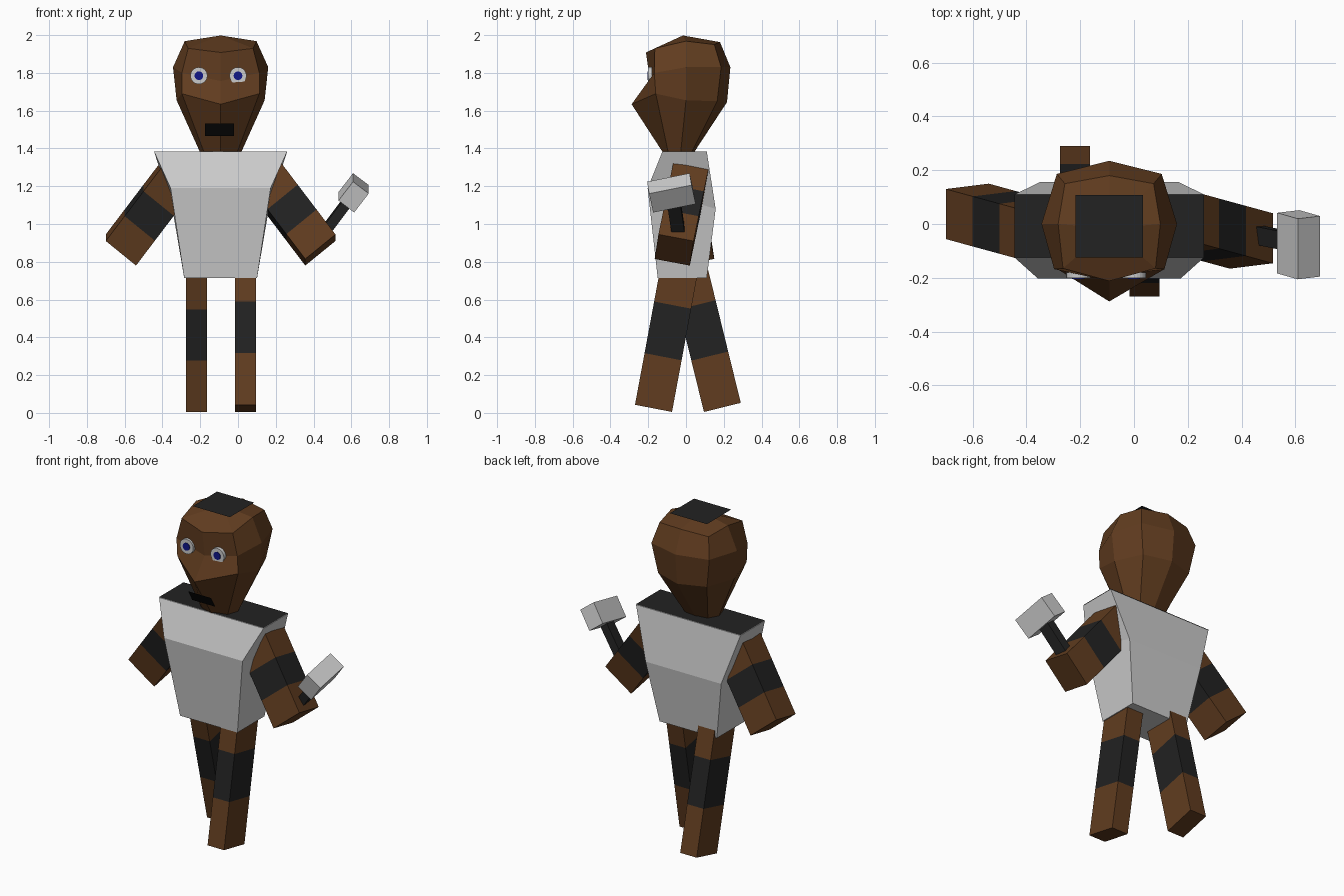
import bpy, bmesh, math
from mathutils import Vector, Matrix

if "Cube" in bpy.data.objects:
    bpy.data.objects.remove(bpy.data.objects["Cube"])

CX, CY = -0.092, -0.008      # body axis


def mat(name, rgb):
    m = bpy.data.materials.new(name)
    m.diffuse_color = (*rgb, 1)
    m.use_nodes = True
    m.node_tree.nodes["Principled BSDF"].inputs["Base Color"].default_value = m.diffuse_color
    return m


BROWN = mat("brown", (0.12, 0.046, 0.014))
BLACK = mat("black", (0.016, 0.016, 0.016))
DARK = mat("mouth_black", (0.003, 0.003, 0.003))
BLUE = mat("blue", (0.005, 0.008, 0.25))


def loft(name, rings, mats=(), bands=None, apex=None):
    """Skin a stack of equal-sized rings; close with a cap or an apex fan."""
    bm = bmesh.new()
    vs = [[bm.verts.new(p) for p in r] for r in rings]
    n = len(rings[0])
    for k in range(len(vs) - 1):
        for i in range(n):
            j = (i + 1) % n
            f = bm.faces.new((vs[k][i], vs[k][j], vs[k + 1][j], vs[k + 1][i]))
            f.material_index = bands[k] if bands else 0
    bm.faces.new(vs[0][::-1])
    if apex:
        tip = bm.verts.new(apex)
        for i in range(n):
            bm.faces.new((vs[-1][i], vs[-1][(i + 1) % n], tip))
    else:
        bm.faces.new(vs[-1])
    bmesh.ops.recalc_face_normals(bm, faces=bm.faces)
    me = bpy.data.meshes.new(name)
    bm.to_mesh(me)
    bm.free()
    for m in mats:
        me.materials.append(m)
    ob = bpy.data.objects.new(name, me)
    bpy.context.collection.objects.link(ob)
    return ob


def beam(name, corner, d, v, w, steps=1, mats=(), bands=None):
    """Box from one corner and three edge vectors, split along d."""
    c, d, v, w = map(Vector, (corner, d, v, w))
    rings = [[c + d * k / steps + o for o in (Vector(), v, v + w, w)] for k in range(steps + 1)]
    return loft(name, rings, mats, bands)


def plane(name, pts, m):
    me = bpy.data.meshes.new(name)
    me.from_pydata(pts, [], [range(len(pts))])
    me.materials.append(m)
    bpy.context.collection.objects.link(bpy.data.objects.new(name, me))


def rect(z, hx, y0, y1):
    return [(CX - hx, y0, z), (CX + hx, y0, z), (CX + hx, y1, z), (CX - hx, y1, z)]


# Torso: wide shoulders, bulged chest and back, dark top
mid = rect(1.19, 0.265, -0.203, 0.157)
mid[2], mid[3] = (CX + 0.255, 0.157, 1.08), (CX - 0.255, 0.157, 1.08)
loft("torso", [rect(0.715, 0.193, -0.15, 0.11), mid, rect(1.383, 0.352, -0.125, 0.11)])
plane("collar", rect(1.386, 0.352, -0.125, 0.11), BLACK)


# Head: half rings (front, front corner, side, back corner, back), mirrored
def head_ring(half):
    right = [(CX + x, y, z) for x, y, z in half]
    left = [(CX - x, y, z) for x, y, z in half[1:-1]]
    return right + left[::-1]


head = [
    [(0, -0.11, 1.36), (0.08, -0.09, 1.36), (0.1, -0.03, 1.36), (0.07, 0.02, 1.36), (0, 0.03, 1.36)],
    [(0, -0.288, 1.634), (0.205, -0.16, 1.69), (0.233, 0, 1.655), (0.165, 0.165, 1.65), (0, 0.217, 1.645)],
    [(0, -0.19, 1.757), (0.205, -0.168, 1.80), (0.252, 0, 1.83), (0.195, 0.186, 1.83), (0, 0.235, 1.83)],
    [(0, -0.212, 1.908), (0.172, -0.165, 1.93), (0.19, 0, 1.968), (0.165, 0.15, 1.95), (0, 0.18, 1.963)],
]
loft("head", [head_ring(r) for r in head], [BROWN], apex=(CX, -0.016, 1.998))

# Flat hair patch and mouth patch
plane("hair", rect(2.0, 0.125, -0.125, 0.108), BLACK)
plane("mouth", [(-0.175, -0.19, 1.465), (-0.02, -0.19, 1.465),
                (-0.02, -0.23, 1.533), (-0.175, -0.23, 1.533)], DARK)

# Eyes
for side, x in (("left", -0.207), ("right", 0.0)):
    for part, r, y, m in (("eye", 0.045, -0.19, None), ("pupil", 0.023, -0.194, BLUE)):
        bpy.ops.mesh.primitive_cylinder_add(vertices=24, radius=r, depth=0.02,
                                            location=(x, y, 1.785), rotation=(math.pi / 2, 0, 0))
        bpy.context.object.name = f"{side}_{part}"
        if m:
            bpy.context.object.data.materials.append(m)

# Arms: the right arm is the left one turned half round the body axis
limb = dict(steps=3, mats=[BROWN, BLACK], bands=[0, 1, 0])
arm = ((-0.40, -0.138, 1.305), (-0.30, 0.082, -0.395), (0, 0.186, 0.035), (0.16, 0.02, -0.13))
beam("left_arm", *arm, **limb)
right = beam("right_arm", *arm, **limb)
pivot = Matrix.Translation((CX, CY, 0))
right.data.transform(pivot @ Matrix.Rotation(math.pi, 4, 'Z') @ pivot.inverted())

# Striding legs
beam("left_leg", (-0.275, 0.095, 0.005), (0, -0.2, 0.815), (0.111, 0, 0), (0, 0.195, 0.048), **limb)
beam("right_leg", (-0.016, -0.27, 0.043), (0, 0.152, 0.82), (0.111, 0, 0), (0, 0.196, -0.038), **limb)


# Hammer held in the right hand
def centred(name, c, d, v, w, mats=()):
    d, v, w = map(Vector, (d, v, w))
    beam(name, Vector(c) - (d + v + w) / 2, d, v, w, mats=mats)


centred("hammer_head", (0.612, -0.077, 1.165), (0.077, -0.022, 0.1), (0, 0.225, 0.045), (0.083, 0.01, -0.063))
centred("hammer_handle", (0.517, -0.052, 1.035), (0.15, -0.03, 0.2), (0, 0.068, 0.012),
        (0.042, 0, -0.032), [BLACK])
